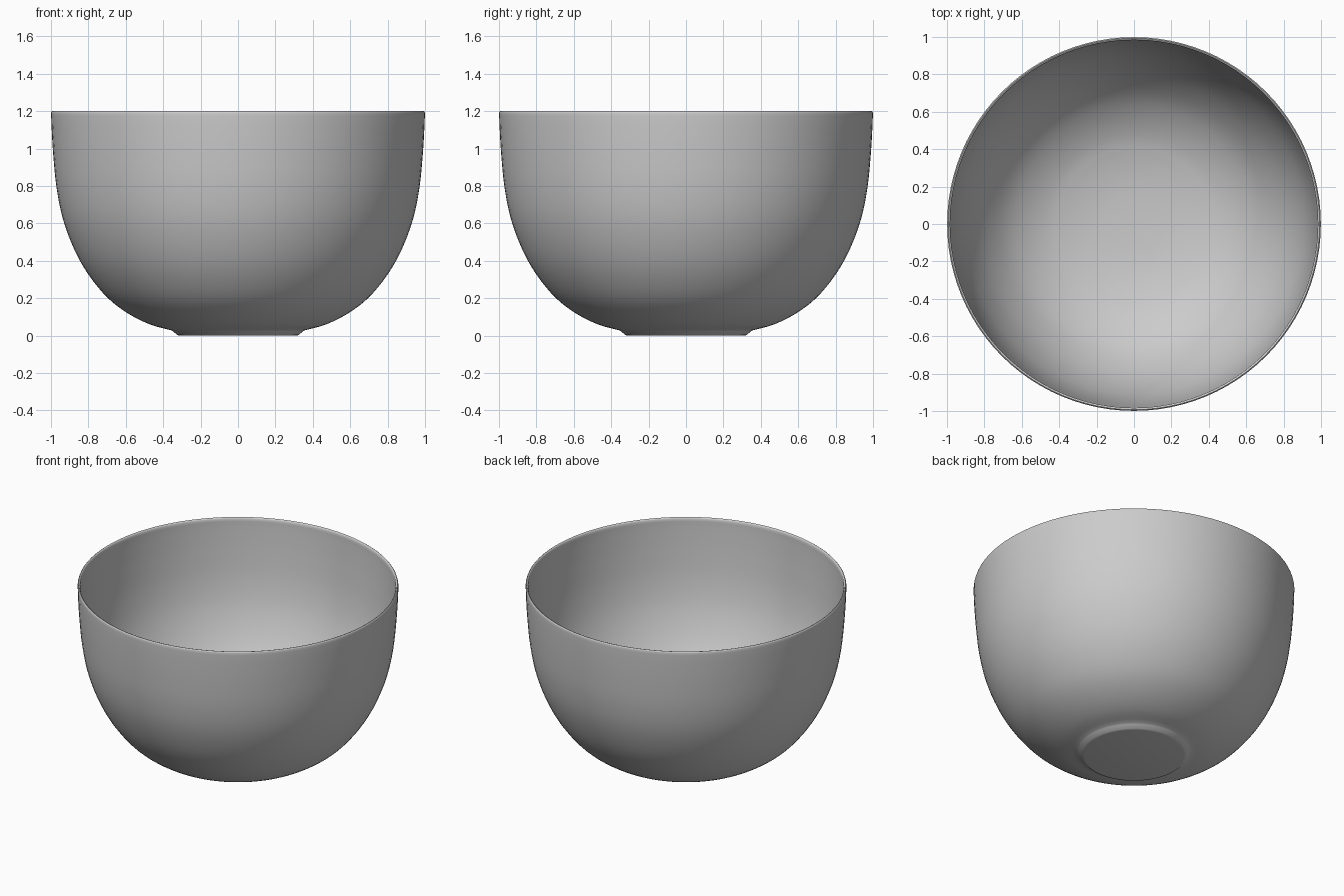
import bpy, bmesh, math
from mathutils import Vector

if "Cube" in bpy.data.objects:
    bpy.data.objects.remove(bpy.data.objects["Cube"])

SEGMENTS = 96
WALL = 0.016


def smooth_path(pts, steps=4):
    """Catmull-Rom curve through the points."""
    p = [Vector(q) for q in pts]
    p = [2 * p[0] - p[1]] + p + [2 * p[-1] - p[-2]]
    out = []
    for a, b, c, d in zip(p, p[1:], p[2:], p[3:]):
        for i in range(steps):
            t = i / steps
            out.append(0.5 * (2 * b + (c - a) * t + (2 * a - 5 * b + 4 * c - d) * t * t
                              + (3 * b - a - 3 * c + d) * t ** 3))
    return out + [p[-2]]


def lathe(name, profile):
    """Revolve an (r, z) profile that starts and ends on the axis."""
    bm = bmesh.new()
    vs = [bm.verts.new((r, 0, z)) for r, z in profile]
    es = [bm.edges.new(e) for e in zip(vs, vs[1:])]
    bmesh.ops.spin(bm, geom=vs + es, cent=(0, 0, 0), axis=(0, 0, 1),
                   angle=math.tau, steps=SEGMENTS, use_duplicate=False)
    bmesh.ops.remove_doubles(bm, verts=bm.verts, dist=1e-5)
    bmesh.ops.recalc_face_normals(bm, faces=bm.faces)
    me = bpy.data.meshes.new(name)
    bm.to_mesh(me)
    bm.free()
    ob = bpy.data.objects.new(name, me)
    bpy.context.collection.objects.link(ob)
    bpy.context.view_layer.objects.active = ob
    ob.select_set(True)
    bpy.ops.object.shade_smooth_by_angle(angle=math.radians(50))
    return ob


# Outer wall, from foot to rim
outer = smooth_path([(0.355, 0.028), (0.47, 0.06), (0.59, 0.12), (0.70, 0.205),
                     (0.80, 0.327), (0.875, 0.46), (0.935, 0.62), (0.97, 0.79),
                     (0.988, 0.97), (0.997, 1.12), (0.999, 1.19)])

# Inner wall: outer wall offset inwards, from rim to floor
inner = []
for i, p in enumerate(outer):
    t = (outer[min(i + 1, len(outer) - 1)] - outer[max(i - 1, 0)]).normalized()
    inner.append(p + WALL * Vector((-t.y, t.x)))
inner = inner[::-1]

foot = [(0, 0), (0.31, 0), (0.325, 0.003), (0.345, 0.022)]
rim = [(0.997, 1.197), (0.993, 1.2), (0.987, 1.198)]
floor = [(0.25, 0.026), (0.15, 0.018), (0, 0.016)]

lathe("bowl", foot + [tuple(p) for p in outer] + rim + [tuple(p) for p in inner] + floor)
